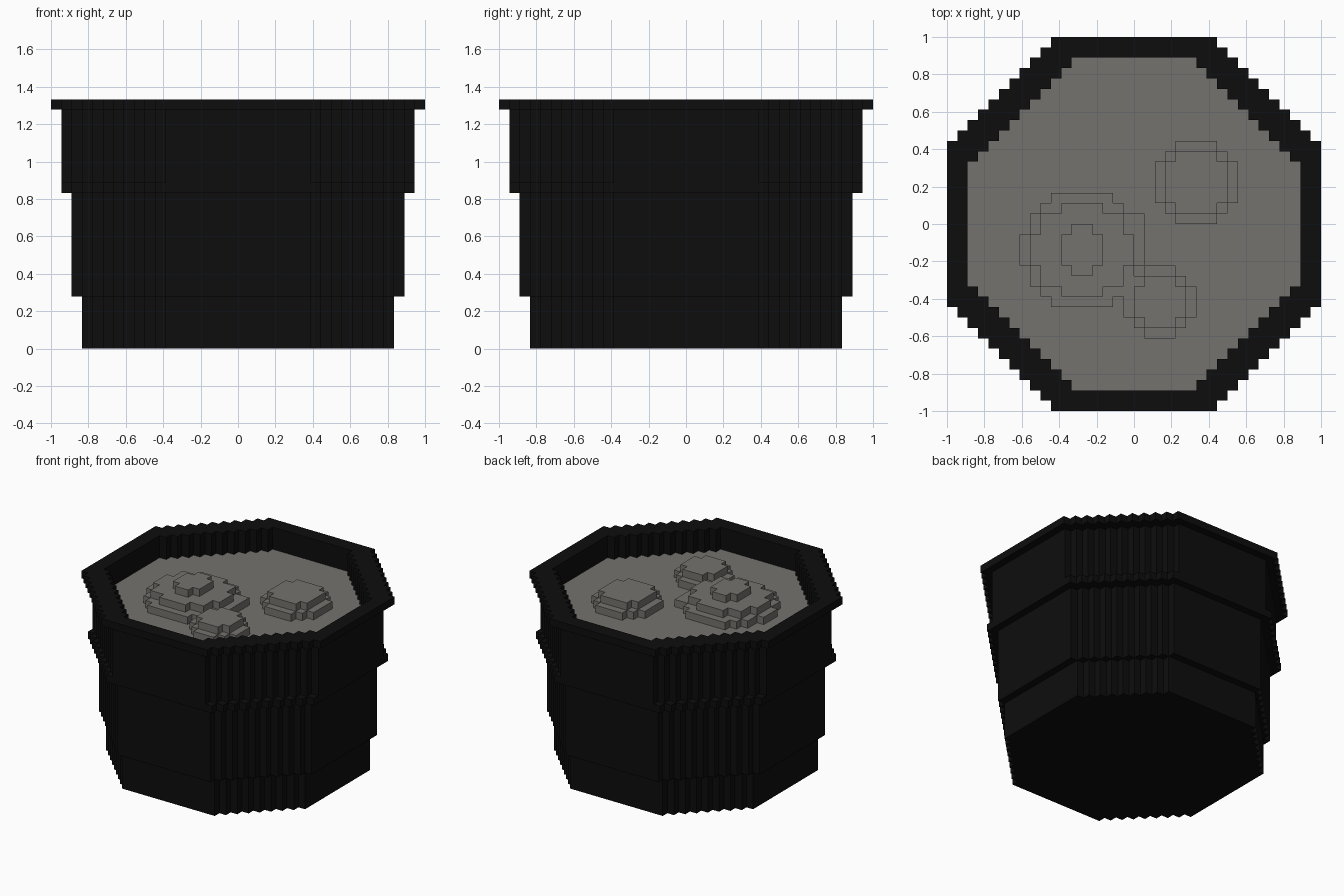
import bpy, bmesh, math

if "Cube" in bpy.data.objects:
    bpy.data.objects.remove(bpy.data.objects["Cube"])

U = 1 / 18          # size of one block
HEIGHT = 24         # blocks tall
SOIL = 20           # layer index of the soil surface blocks


def material(name, rgb):
    m = bpy.data.materials.new(name)
    m.diffuse_color = (*rgb, 1)
    m.use_nodes = True
    m.node_tree.nodes["Principled BSDF"].inputs["Base Color"].default_value = m.diffuse_color
    return m


def octagon(half, flat):
    """Block cells of a stepped octagon: half width and half flat side."""
    out = set()
    for x in range(-half, half):
        for y in range(-half, half):
            if abs(x + .5) + abs(y + .5) <= half + flat - 1 + .01:
                out.add((x, y))
    return out


def disc(cx, cy, r):
    """Block cells whose centres lie inside a circle."""
    return {(x, y) for x in range(-16, 16) for y in range(-16, 16)
            if math.hypot(x + .5 - cx, y + .5 - cy) <= r}


def build(name, layers, mat):
    """Skin the exposed sides of a stack of cell layers {k: cells}."""
    bm = bmesh.new()
    verts = {}

    def vert(p):
        if p not in verts:
            verts[p] = bm.verts.new((p[0] * U, p[1] * U, p[2] * U))
        return verts[p]

    for k, cells in layers.items():
        for x, y in cells:
            base = (x, y, k)
            for axis in range(3):
                for side in (0, 1):
                    n = list(base)
                    n[axis] += 2 * side - 1
                    if (n[0], n[1]) in layers.get(n[2], ()):
                        continue
                    a, b = (axis + 1) % 3, (axis + 2) % 3
                    quad = []
                    for da, db in ((0, 0), (1, 0), (1, 1), (0, 1)):
                        p = list(base)
                        p[axis] += side
                        p[a] += da
                        p[b] += db
                        quad.append(vert(tuple(p)))
                    bm.faces.new(quad if side else quad[::-1])
    # merge flat block faces into large clean faces
    bmesh.ops.dissolve_limit(bm, angle_limit=.01, verts=bm.verts[:], edges=bm.edges[:])
    me = bpy.data.meshes.new(name)
    bm.to_mesh(me)
    bm.free()
    me.materials.append(mat)
    ob = bpy.data.objects.new(name, me)
    bpy.context.collection.objects.link(ob)
    return ob


black = material("black_pot", (.004, .004, .004))
grey = material("grey_soil", (.175, .17, .158))

# pot: stacked tiers (first layer, end layer, half width, half flat)
inner = octagon(16, 6)
pot = {}
for start, end, half, flat in ((0, 5, 15, 7), (5, 15, 16, 7),
                               (15, 16, 17, 8), (16, 23, 17, 7), (23, 24, 18, 8)):
    tier = octagon(half, flat)
    for k in range(start, end):
        pot[k] = tier - inner if k >= SOIL else tier
build("pot", pot, black)

# soil: flat fill with three stepped mounds
soil = {
    SOIL: inner,
    SOIL + 1: disc(6, 4, 4.2) | disc(-5, -2.5, 5.6) | disc(2.5, -7.5, 3.4) | disc(0, 0, 1),
    SOIL + 2: disc(6, 4, 3.1) | disc(-5, -2.5, 4.7) | disc(2.5, -7.5, 2.5),
    SOIL + 3: disc(-5, -2.5, 2.3),
}
build("soil", soil, grey)
